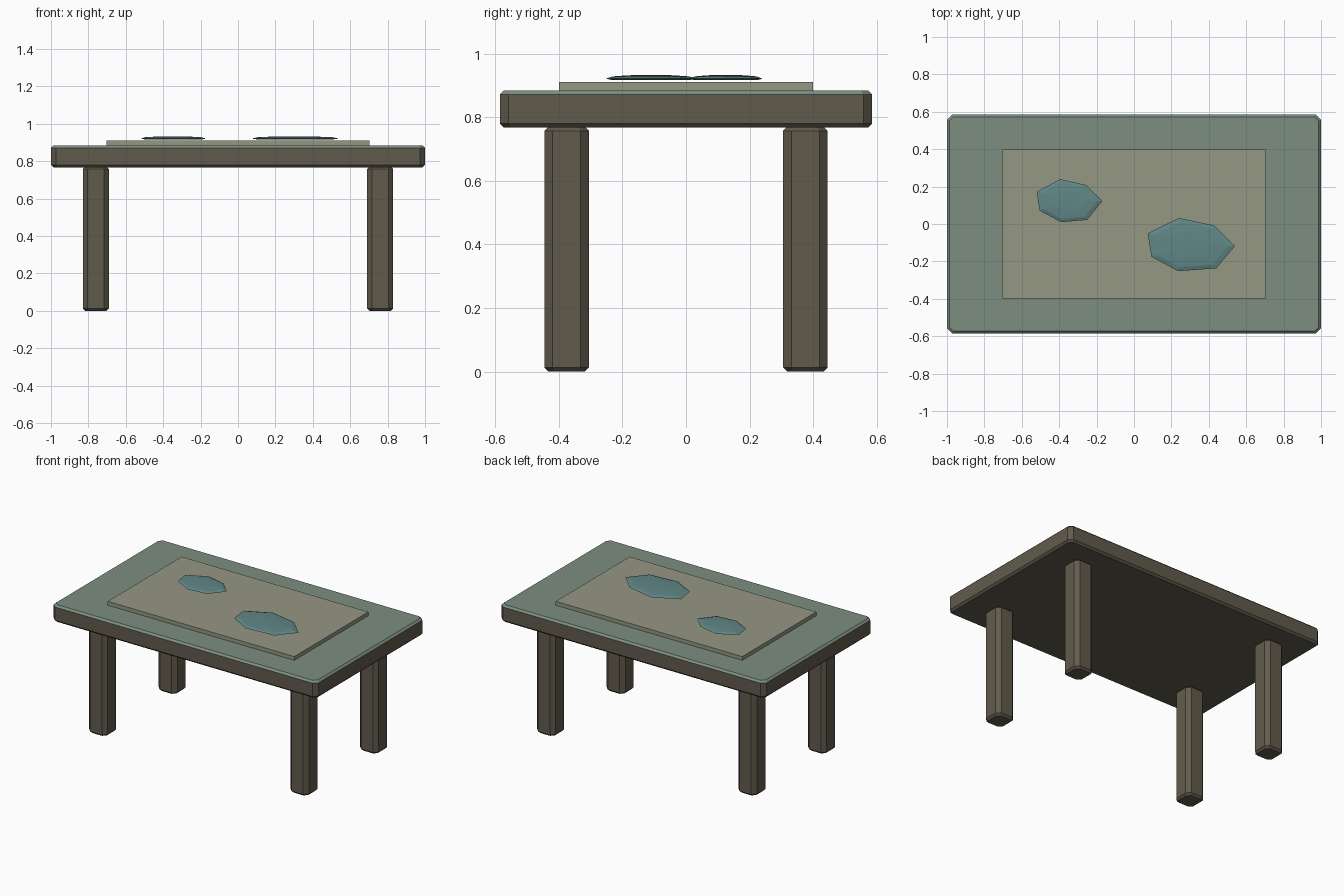
import bpy

if "Cube" in bpy.data.objects:
    bpy.data.objects.remove(bpy.data.objects["Cube"])


def material(name, rgb):
    m = bpy.data.materials.new(name)
    m.diffuse_color = (*rgb, 1)
    m.use_nodes = True
    m.node_tree.nodes["Principled BSDF"].inputs["Base Color"].default_value = m.diffuse_color
    return m


wood = material("dark_wood", (0.12, 0.105, 0.073))
green = material("green_top", (0.20, 0.27, 0.215))
tan = material("tan_cloth", (0.30, 0.31, 0.23))
teal = material("teal", (0.12, 0.24, 0.24))


def add_mesh(name, verts, faces, *mats):
    me = bpy.data.meshes.new(name)
    me.from_pydata(verts, [], faces)
    for m in mats:
        me.materials.append(m)
    ob = bpy.data.objects.new(name, me)
    bpy.context.collection.objects.link(ob)
    return ob


def side_faces(n, rings):
    return [(r * n + i, r * n + (i + 1) % n, (r + 1) * n + (i + 1) % n, (r + 1) * n + i)
            for r in range(rings - 1) for i in range(n)]


def chamfered_box(name, cx, cy, hx, hy, z0, z1, corner, edge, *mats):
    """Octagonal prism whose end faces are inset by a small chamfer."""
    verts = []
    for z, d in ((z0, edge), (z0 + edge, 0), (z1 - edge, 0), (z1, edge)):
        a, b = hx - d, hy - d
        c = corner - d * 0.4
        ring = [(a, -b + c), (a, b - c), (a - c, b), (-a + c, b),
                (-a, b - c), (-a, -b + c), (-a + c, -b), (a - c, -b)]
        verts += [(cx + x, cy + y, z) for x, y in ring]
    faces = side_faces(8, 4) + [tuple(range(7, -1, -1)), tuple(range(24, 32))]
    return add_mesh(name, verts, faces, *mats)


# Table slab: upper face and its chamfer are green
slab = chamfered_box("table_top", 0, 0, 1.0, 0.585, 0.767, 0.884, 0.027, 0.013, wood, green)
for p in slab.data.polygons:
    if p.normal.z > 0.3:
        p.material_index = 1

# Four legs
for sy, end in ((-1, "front"), (1, "back")):
    for sx, side in ((-1, "left"), (1, "right")):
        chamfered_box(f"{end}_{side}_leg", sx * 0.76, sy * 0.375, 0.07, 0.07,
                      0, 0.77, 0.026, 0.013, wood)

# Flat mat on the table
bpy.ops.mesh.primitive_cube_add(size=1, location=(0, 0, 0.895))
mat = bpy.context.object
mat.name = "mat"
mat.scale = (1.408, 0.798, 0.03)
mat.data.materials.append(tan)


def patch(name, cx, cy, outline):
    """Thin faceted lens following a seven-sided outline."""
    levels = ((0.86, 0.916), (1.0, 0.921), (0.85, 0.928), (0.5, 0.9315))
    n = len(outline)
    verts = [(cx + (x - cx) * s, cy + (y - cy) * s, z) for s, z in levels for x, y in outline]
    top = len(verts)
    verts.append((cx, cy, 0.933))
    faces = side_faces(n, 4) + [tuple(range(n - 1, -1, -1))]
    faces += [(3 * n + i, 3 * n + (i + 1) % n, top) for i in range(n)]
    add_mesh(name, verts, faces, teal)


# Two irregular patches (outlines counter-clockwise)
patch("left_patch", -0.355, 0.125,
      [(-0.17, 0.122), (-0.255, 0.208), (-0.395, 0.24), (-0.52, 0.172),
       (-0.505, 0.072), (-0.39, 0.01), (-0.25, 0.022)])
patch("right_patch", 0.295, -0.11,
      [(0.54, -0.118), (0.43, -0.008), (0.24, 0.032), (0.073, -0.05),
       (0.093, -0.175), (0.235, -0.252), (0.44, -0.237)])
